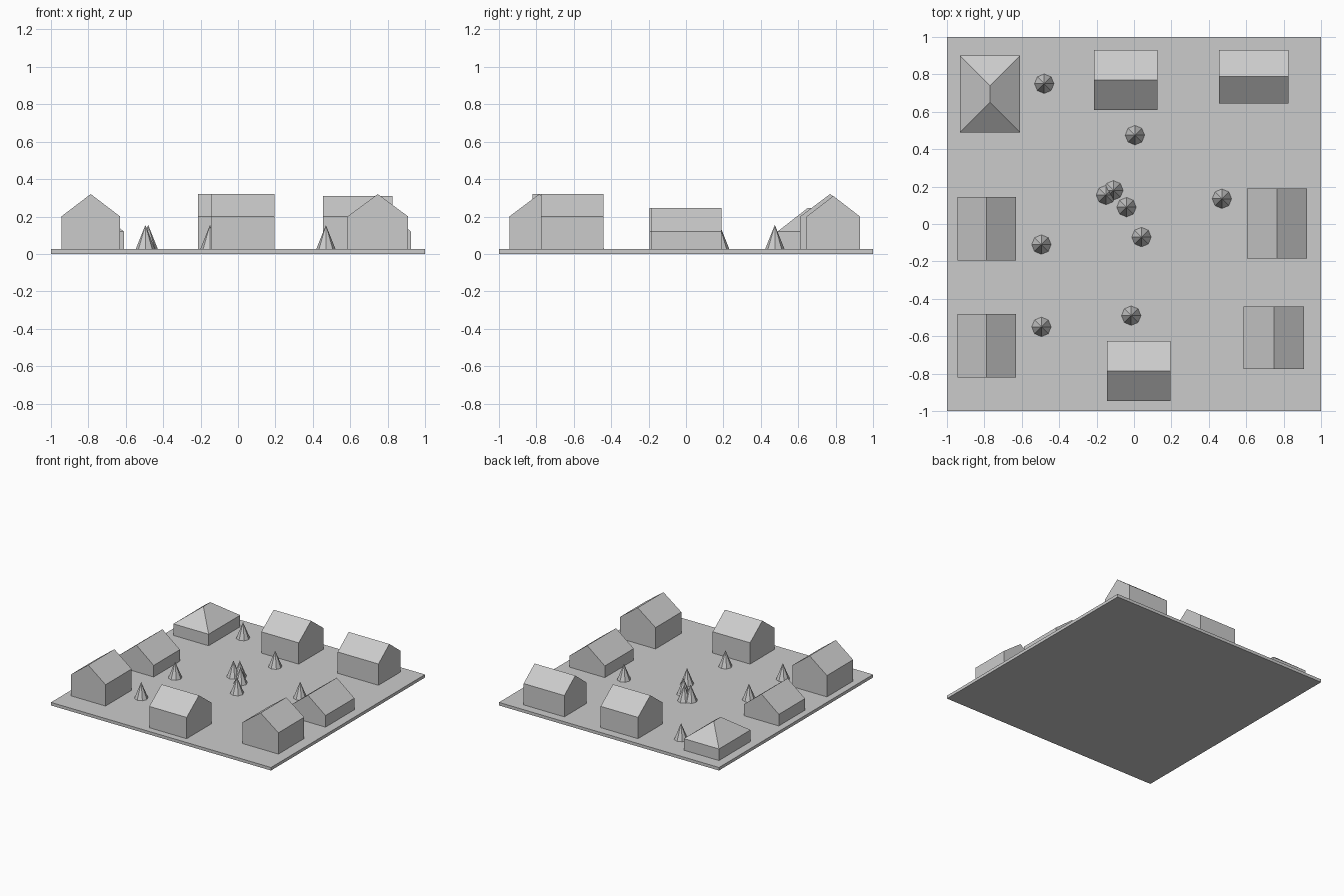
import bpy, bmesh

cube = bpy.data.objects.get("Cube")
if cube:
    bpy.data.objects.remove(cube)

# One plain clay grey for everything
clay = bpy.data.materials.new("clay_grey")
clay.use_nodes = True
colour = (0.6, 0.6, 0.6, 1)
clay.diffuse_color = colour
clay.node_tree.nodes["Principled BSDF"].inputs["Base Color"].default_value = colour

GROUND = 0.025


def finish(name, bm):
    bmesh.ops.recalc_face_normals(bm, faces=bm.faces)
    mesh = bpy.data.meshes.new(name)
    bm.to_mesh(mesh)
    bm.free()
    mesh.materials.append(clay)
    obj = bpy.data.objects.new(name, mesh)
    bpy.context.collection.objects.link(obj)
    return obj


def house(name, x0, x1, y0, y1, eave, top, along, hip=0.0):
    """Walls with a pitched roof; the ridge runs along x or y, hip pulls its ends in."""
    bm = bmesh.new()
    corners = [(x0, y0), (x1, y0), (x1, y1), (x0, y1)]
    low = [bm.verts.new((x, y, GROUND)) for x, y in corners]
    high = [bm.verts.new((x, y, eave)) for x, y in corners]
    # Start from the corner whose first side is a gable end
    if along == "x":
        low, high = low[1:] + low[:1], high[1:] + high[:1]
        ends = [(x1 - hip, (y0 + y1) / 2, top), (x0 + hip, (y0 + y1) / 2, top)]
    else:
        ends = [((x0 + x1) / 2, y0 + hip, top), ((x0 + x1) / 2, y1 - hip, top)]
    a, b = [bm.verts.new(p) for p in ends]
    bm.faces.new(low)
    for i in range(4):
        j = (i + 1) % 4
        wall = [low[i], low[j], high[j], high[i]]
        if hip == 0 and i % 2 == 0:
            wall.insert(3, a if i == 0 else b)  # five-sided gable wall
        bm.faces.new(wall)
    if hip:
        bm.faces.new((high[0], high[1], a))
        bm.faces.new((high[2], high[3], b))
    bm.faces.new((high[1], high[2], b, a))
    bm.faces.new((high[3], high[0], a, b))
    return finish(name, bm)


def tree(name, x, y):
    bm = bmesh.new()
    bmesh.ops.create_cone(bm, cap_ends=True, segments=8, radius1=0.052, radius2=0, depth=0.13)
    bmesh.ops.remove_doubles(bm, verts=bm.verts, dist=0.0001)
    bmesh.ops.translate(bm, verts=bm.verts, vec=(x, y, GROUND + 0.065))
    return finish(name, bm)


# Ground slab
bm = bmesh.new()
bmesh.ops.create_cube(bm, size=1)
bmesh.ops.scale(bm, verts=bm.verts, vec=(2, 2, GROUND))
bmesh.ops.translate(bm, verts=bm.verts, vec=(0, 0, GROUND / 2))
finish("ground_slab", bm)

# Houses around the edge
TALL, LOW = (0.2, 0.32), (0.12, 0.245)
house("front_house", -0.145, 0.195, -0.945, -0.625, *TALL, "x")
house("back_house", -0.215, 0.125, 0.61, 0.93, *TALL, "x")
house("back_left_house", 0.455, 0.825, 0.645, 0.93, 0.2, 0.31, "x")
house("front_right_house", -0.945, -0.63, -0.82, -0.48, *TALL, "y")
house("front_left_house", 0.585, 0.91, -0.775, -0.44, *TALL, "y")
house("right_cottage", -0.945, -0.63, -0.195, 0.145, *LOW, "y")
house("left_cottage", 0.605, 0.925, -0.185, 0.19, *LOW, "y")
house("hip_roof_cottage", -0.93, -0.61, 0.49, 0.9, *LOW, "y", hip=0.16)

# Conifers on the green
spots = [(-0.48, 0.75), (0.005, 0.475), (-0.11, 0.18), (-0.15, 0.155), (-0.04, 0.09),
         (0.04, -0.07), (-0.495, -0.11), (-0.495, -0.55), (-0.015, -0.49), (0.47, 0.135)]
for i, (x, y) in enumerate(spots):
    tree(f"conifer_{i + 1}", x, y)
